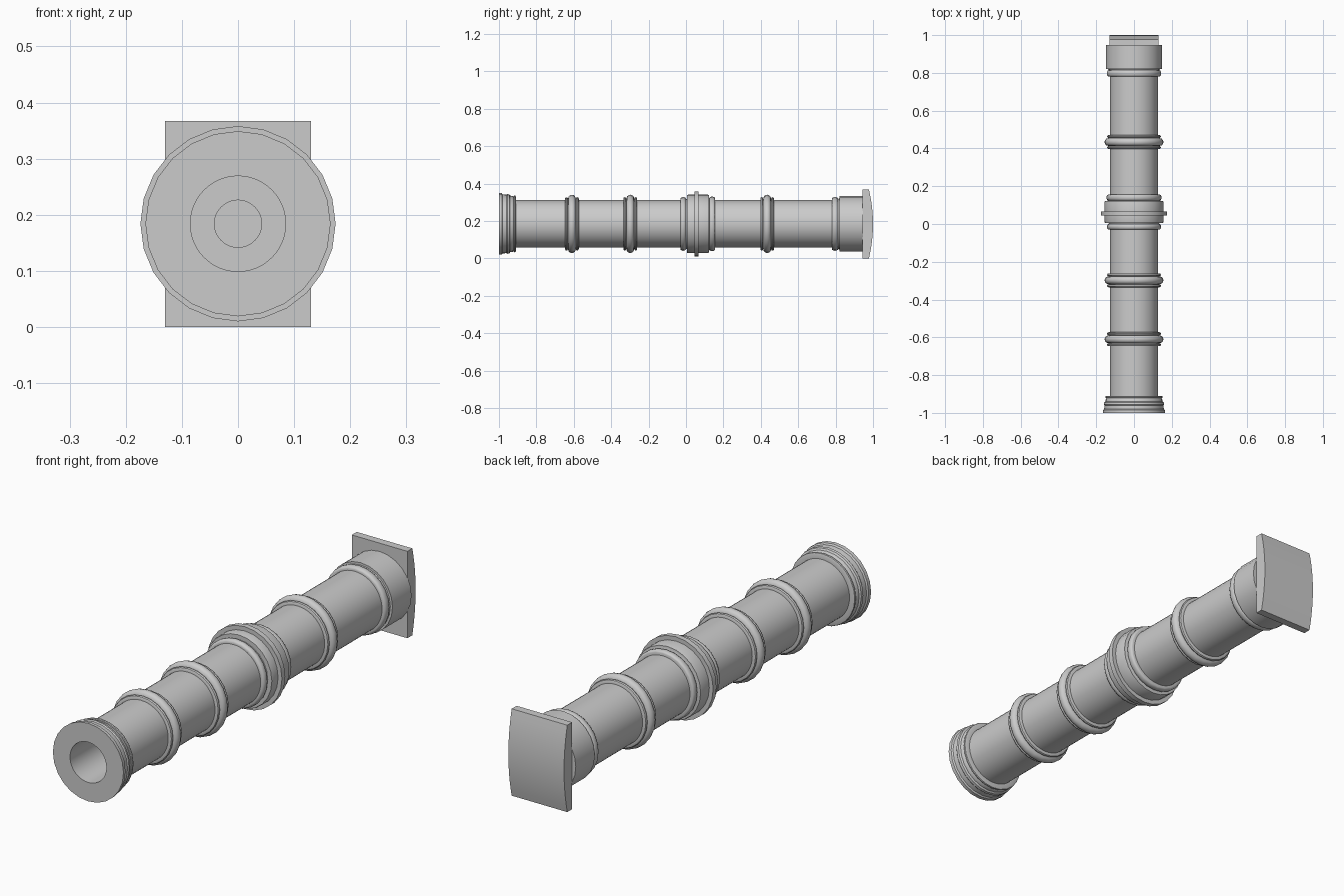
import bpy, bmesh, math

if "Cube" in bpy.data.objects:
    bpy.data.objects.remove(bpy.data.objects["Cube"])

AXIS_Z = 0.184
TUBE_R = 0.127


def finish(name, bm, angle=40):
    bmesh.ops.recalc_face_normals(bm, faces=bm.faces)
    mesh = bpy.data.meshes.new(name)
    bm.to_mesh(mesh)
    bm.free()
    obj = bpy.data.objects.new(name, mesh)
    bpy.context.collection.objects.link(obj)
    bpy.ops.object.select_all(action='DESELECT')
    obj.select_set(True)
    bpy.context.view_layer.objects.active = obj
    bpy.ops.object.shade_smooth_by_angle(angle=math.radians(angle))
    return obj


def lathe(name, profile, sides=24, closed=True):
    """Turn a profile of (y, radius) points about the barrel axis."""
    bm = bmesh.new()
    rings = []
    for y, r in profile:
        if r == 0:
            rings.append([bm.verts.new((0, y, AXIS_Z))] * sides)
            continue
        angles = [2 * math.pi * i / sides for i in range(sides)]
        rings.append([bm.verts.new((r * math.cos(a), y, AXIS_Z + r * math.sin(a)))
                      for a in angles])
    pairs = list(zip(rings, rings[1:]))
    if closed:
        pairs.append((rings[-1], rings[0]))
    for a, b in pairs:
        for i in range(sides):
            j = (i + 1) % sides
            bm.faces.new(list(dict.fromkeys((a[i], a[j], b[j], b[i]))))
    return finish(name, bm)


def bead(y0, y1, r0, r1, steps=6):
    """Half-round profile from y0 to y1, rising from r0 to r1."""
    return [((y0 + y1) / 2 - (y1 - y0) / 2 * math.cos(math.pi * i / steps),
             r0 + (r1 - r0) * math.sin(math.pi * i / steps)) for i in range(steps + 1)]


def banded(*parts):
    """Join profile pieces and close them on the tube surface."""
    pts = [p for part in parts for p in part]
    return [(pts[0][0], TUBE_R - 0.002)] + pts + [(pts[-1][0], TUBE_R - 0.002)]


# Main tube with stepped bore
lathe("barrel_tube", [(0.95, 0), (0.95, TUBE_R), (-1, TUBE_R), (-1, 0.085),
                      (-0.6, 0.085), (-0.6, 0.042), (-0.5, 0.042), (-0.5, 0)],
      sides=48, closed=False)

# Stepped muzzle collar
lathe("muzzle_collar", banded(
    [(-1.0, 0.165), (-0.985, 0.164), (-0.98, 0.158), (-0.96, 0.156)],
    [(-0.955, 0.160), (-0.945, 0.158), (-0.94, 0.151), (-0.925, 0.149)],
    bead(-0.922, -0.91, 0.146, 0.152, 4)))

# Decorative bands: centre bead between two thin flanges
for i, y in enumerate((-0.61, -0.298, 0.434)):
    lathe(f"barrel_band_{i + 1}", banded(
        bead(y - 0.037, y - 0.021, 0.134, 0.143, 4),
        bead(y - 0.02, y + 0.02, 0.138, 0.156),
        bead(y + 0.021, y + 0.037, 0.134, 0.143, 4)))

# Middle collar with raised rim
lathe("middle_collar", banded(
    bead(-0.03, 0.0, 0.133, 0.144),
    [(0.006, 0.135), (0.006, 0.154), (0.012, 0.156), (0.045, 0.156),
     (0.045, 0.174), (0.067, 0.174), (0.067, 0.156), (0.116, 0.156),
     (0.122, 0.154), (0.122, 0.143)],
    bead(0.125, 0.155, 0.138, 0.146)))

# Rear collar
lathe("rear_collar", banded(
    bead(0.78, 0.814, 0.134, 0.144),
    [(0.82, 0.138), (0.82, 0.148), (0.947, 0.148)]))

# End plate with a gently bowed back
bm = bmesh.new()
outline = [(0.945, 0.367), (0.945, 0.0)]
for i in range(13):
    t = i / 12
    outline.append((0.978 + 0.022 * (1 - (2 * t - 1) ** 2), 0.367 * t))
face = bm.faces.new([bm.verts.new((-0.13, y, z)) for y, z in outline])
side = bmesh.ops.extrude_face_region(bm, geom=[face])
bmesh.ops.translate(bm, vec=(0.26, 0, 0),
                    verts=[g for g in side["geom"] if isinstance(g, bmesh.types.BMVert)])
finish("end_plate", bm)
